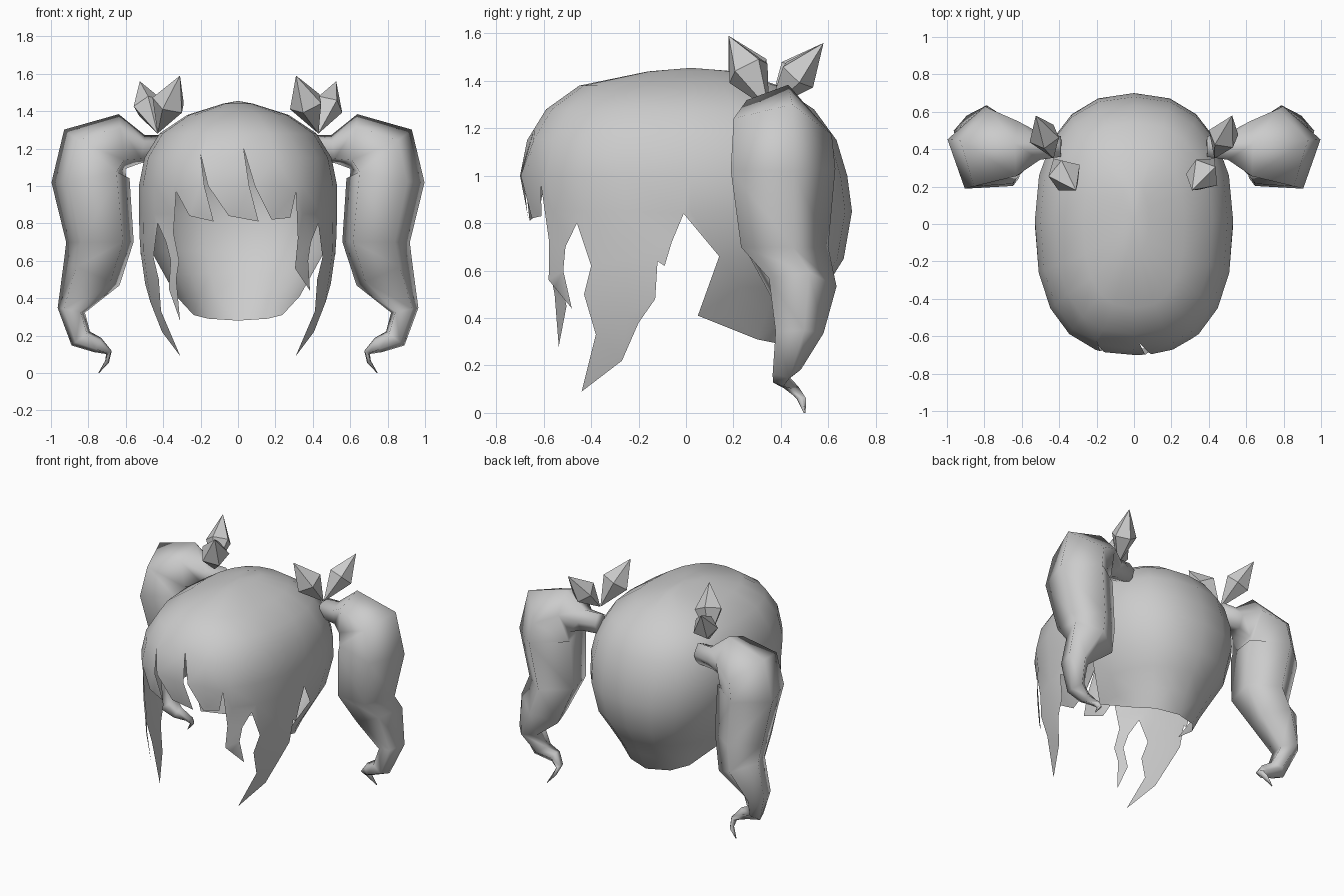
import bpy, bmesh, math
from mathutils import Vector
from mathutils.geometry import delaunay_2d_cdt

cube = bpy.data.objects.get("Cube")
if cube:
    bpy.data.objects.remove(cube)

GREY = (0.6, 0.6, 0.6, 1)
hair = bpy.data.materials.new("hair_grey")
hair.use_nodes = True
hair.diffuse_color = GREY
hair.node_tree.nodes["Principled BSDF"].inputs["Base Color"].default_value = GREY


def make_object(name, bm, smooth_angle=None):
    bmesh.ops.remove_doubles(bm, verts=bm.verts, dist=0.0005)
    mesh = bpy.data.meshes.new(name)
    bm.to_mesh(mesh)
    bm.free()
    mesh.materials.append(hair)
    if smooth_angle:
        for poly in mesh.polygons:
            poly.use_smooth = True
        mesh.set_sharp_from_angle(angle=math.radians(smooth_angle))
    obj = bpy.data.objects.new(name, mesh)
    bpy.context.collection.objects.link(obj)
    return obj


# Head shell profile: height, front depth, back depth, front half width, back half width
PROFILE = [
    (0.09, 0.66, 0.40, 0.38, 0.20), (0.28, 0.68, 0.43, 0.45, 0.27),
    (0.41, 0.68, 0.50, 0.49, 0.33), (0.53, 0.68, 0.57, 0.51, 0.40),
    (0.65, 0.68, 0.645, 0.525, 0.47), (0.85, 0.69, 0.68, 0.53, 0.525),
    (1.0, 0.72, 0.66, 0.53, 0.53), (1.15, 0.69, 0.615, 0.50, 0.50),
    (1.28, 0.61, 0.52, 0.42, 0.42), (1.38, 0.47, 0.37, 0.27, 0.27),
    (1.44, 0.18, 0.19, 0.08, 0.08), (1.455, 0, 0, 0, 0)]
MID_Y, TOP, STRETCH = 0.02, 1.455, 95
FRONT_POW, BACK_POW = 0.8, 0.86


def section(z):
    for a, b in zip(PROFILE, PROFILE[1:]):
        if z <= b[0]:
            t = max(0, (z - a[0]) / (b[0] - a[0]))
            return [p + (q - p) * t for p, q in zip(a[1:], b[1:])]
    return [0, 0, 0, 0]


def shell_point(u, z):
    front, back, wide_f, wide_b = section(z)
    s, c = math.sin(math.radians(u)), math.cos(math.radians(u))
    depth, wide, p = (front, wide_f, FRONT_POW) if c >= 0 else (back, wide_b, BACK_POW)
    return Vector((math.copysign(wide * abs(s) ** p, s),
                   MID_Y - math.copysign(depth * abs(c) ** p, c), z))


def angle_from_x(x, z):
    ratio = min(1, abs(x) / section(z)[2]) ** (1 / FRONT_POW)
    return math.copysign(math.degrees(math.asin(ratio)), x)


def angle_from_y(y, z):
    front, back = section(z)[:2]
    if y <= MID_Y:
        return math.degrees(math.acos(min(1, (MID_Y - y) / front) ** (1 / FRONT_POW)))
    return 180 - math.degrees(math.acos(min(1, (y - MID_Y) / back) ** (1 / BACK_POW)))


# Fringe and face locks (x, z), side locks and nape (y, z)
FRINGE = [
    (-0.385, 0.7), (-0.36, 0.6), (-0.37, 0.45), (-0.31, 0.28), (-0.33, 0.5),
    (-0.315, 0.6), (-0.345, 0.75), (-0.33, 0.97), (-0.26, 0.84), (-0.13, 0.81),
    (-0.18, 1.0), (-0.2, 1.17), (-0.16, 1.0), (-0.05, 0.84), (0.11, 0.81),
    (0.06, 1.0), (0.03, 1.2), (0.09, 1.0), (0.18, 0.82), (0.28, 0.83),
    (0.31, 0.97), (0.32, 0.72), (0.305, 0.56), (0.385, 0.44), (0.375, 0.6), (0.39, 0.7)]
SIDE = [
    (-0.46, 0.8), (-0.4, 0.62), (-0.43, 0.5), (-0.38, 0.33), (-0.44, 0.09),
    (-0.27, 0.22), (-0.2, 0.38), (-0.13, 0.48), (-0.12, 0.64), (-0.09, 0.62),
    (-0.06, 0.72), (-0.01, 0.84), (0.14, 0.66), (0.05, 0.41), (0.3, 0.31), (0.4, 0.29)]

side = [(angle_from_y(y, z), z) for y, z in SIDE]
rows = [p[0] for p in PROFILE[2:-1]]
columns = range(-162, 163, 18)
outline = [(-180, 0.28)] + [(-u, z) for u, z in reversed(side)]
outline += [(angle_from_x(x, z), z) for x, z in FRINGE]
outline += side + [(180, 0.28)]
outline += [(180, z) for z in rows] + [(180, TOP)]
outline += [(u, TOP) for u in reversed(columns)] + [(-180, TOP)]
outline += [(-180, z) for z in reversed(rows)]

# Trim a grid to the hair outline, then wrap it around the head
inner = [(u, z) for u in columns for z in rows]
flat = [Vector((u, z * STRETCH)) for u, z in outline + inner]
points, _, faces, *_ = delaunay_2d_cdt(flat, [], [list(range(len(outline)))], 1, 1e-5)
bm = bmesh.new()
verts = [bm.verts.new(shell_point(p.x, p.y / STRETCH)) for p in points]
for f in faces:
    bm.faces.new([verts[i] for i in f])
bmesh.ops.remove_doubles(bm, verts=bm.verts, dist=0.0005)
bmesh.ops.delete(bm, geom=[v for v in bm.verts if not v.link_faces], context='VERTS')
make_object("hair_cap", bm, 60)

# Pigtail path: x, y, z, radius across, radius in depth
PIGTAIL = [
    (0.39, 0.41, 1.2, 0.075, 0.06), (0.51, 0.41, 1.195, 0.08, 0.08),
    (0.62, 0.39, 1.235, 0.155, 0.16), (0.76, 0.39, 1.165, 0.225, 0.225),
    (0.785, 0.39, 1.03, 0.22, 0.24), (0.735, 0.4, 0.7, 0.19, 0.2),
    (0.78, 0.48, 0.53, 0.17, 0.155), (0.89, 0.47, 0.335, 0.078, 0.11),
    (0.84, 0.42, 0.185, 0.065, 0.065), (0.75, 0.4, 0.15, 0.045, 0.04),
    (0.69, 0.44, 0.11, 0.018, 0.035), (0.7, 0.485, 0.06, 0.012, 0.022),
    (0.745, 0.5, 0.0, 0.002, 0.004)]


def pigtail(name, sign, sides=5):
    # Five-sided tube with one edge turned to the outside
    bm = bmesh.new()
    rings = []
    for i, (x, y, z, across, deep) in enumerate(PIGTAIL):
        a, b = PIGTAIL[max(i - 1, 0)], PIGTAIL[min(i + 1, len(PIGTAIL) - 1)]
        normal = Vector((a[2] - b[2], 0, b[0] - a[0])).normalized()
        ring = []
        for k in range(sides):
            t = math.tau * k / sides + math.radians(15)
            p = Vector((x, y, z)) + normal * across * math.cos(t)
            p.y += deep * math.sin(t)
            p.x *= sign
            ring.append(bm.verts.new(p))
        rings.append(ring)
    for r, s in zip(rings, rings[1:]):
        for k in range(sides):
            n = (k + 1) % sides
            bm.faces.new((r[k], r[n], s[n], s[k]))
    bm.faces.new(rings[0])
    bm.faces.new(rings[-1])
    bmesh.ops.recalc_face_normals(bm, faces=bm.faces)
    make_object(name, bm, 95)


def crystal(name, base, tip, radius, widest=0.52, sides=5):
    # Faceted double cone standing on its narrow end
    bm = bmesh.new()
    base, tip = Vector(base), Vector(tip)
    turn = (tip - base).to_track_quat('Z', 'Y')
    middle = base.lerp(tip, widest)
    ring = []
    for k in range(sides):
        t = math.tau * k / sides
        ring.append(bm.verts.new(middle + turn @ Vector((math.cos(t), math.sin(t), 0)) * radius))
    low, high = bm.verts.new(base), bm.verts.new(tip)
    for k in range(sides):
        n = (k + 1) % sides
        bm.faces.new((ring[k], ring[n], high))
        bm.faces.new((ring[n], ring[k], low))
    bmesh.ops.recalc_face_normals(bm, faces=bm.faces)
    make_object(name, bm)


for label, sign in (("left", 1), ("right", -1)):
    pigtail(label + "_pigtail", sign)
    knot = (sign * 0.43, 0.35, 1.28)
    crystal(label + "_front_hair_tie", knot, (sign * 0.31, 0.18, 1.59), 0.095)
    crystal(label + "_back_hair_tie", knot, (sign * 0.525, 0.58, 1.56), 0.085)
